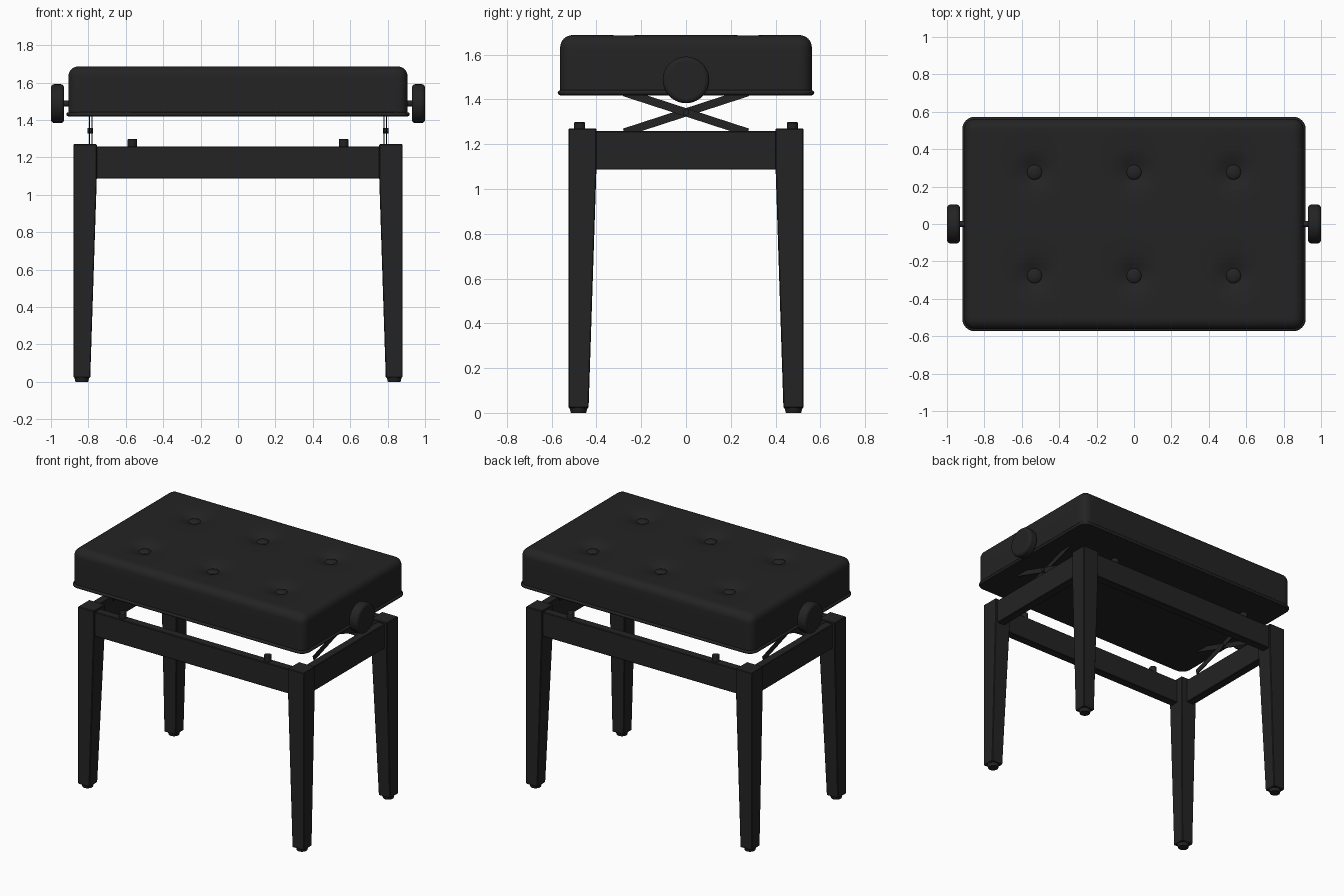
import bpy, bmesh, math
from mathutils import Vector, Matrix

if "Cube" in bpy.data.objects:
    bpy.data.objects.remove(bpy.data.objects["Cube"])

black = bpy.data.materials.new("black")
black.diffuse_color = (0.017, 0.017, 0.017, 1)
black.use_nodes = True
black.node_tree.nodes["Principled BSDF"].inputs["Base Color"].default_value = black.diffuse_color


def finish(name, bm, bevel=0, segments=2, smooth=True):
    bmesh.ops.recalc_face_normals(bm, faces=bm.faces)
    me = bpy.data.meshes.new(name)
    bm.to_mesh(me)
    bm.free()
    ob = bpy.data.objects.new(name, me)
    bpy.context.collection.objects.link(ob)
    me.materials.append(black)
    if bevel:
        m = ob.modifiers.new("bevel", "BEVEL")
        m.width, m.segments, m.limit_method = bevel, segments, "ANGLE"
    if smooth:
        bpy.ops.object.select_all(action="DESELECT")
        ob.select_set(True)
        bpy.context.view_layer.objects.active = ob
        bpy.ops.object.shade_smooth_by_angle(angle=math.radians(40))
    return ob


def box(name, centre, size, rot=Matrix(), bevel=0.004):
    bm = bmesh.new()
    bmesh.ops.create_cube(bm, size=1, matrix=Matrix.Translation(centre) @ rot @ Matrix.Diagonal((*size, 1)))
    return finish(name, bm, bevel, 1, False)


def cyl(name, centre, r1, r2, depth, rot=Matrix(), bevel=0, sides=24, segments=2):
    bm = bmesh.new()
    bmesh.ops.create_cone(bm, cap_ends=True, segments=sides, radius1=r1, radius2=r2, depth=depth,
                          matrix=Matrix.Translation(centre) @ rot)
    return finish(name, bm, bevel, segments)


# Tufted seat cushion: box grid, rounded edges, button dimples
HX, HY, Z0, Z1, R = 0.907, 0.562, 1.418, 1.687, 0.055
buttons = [(x, y) for x in (-0.532, 0, 0.532) for y in (-0.277, 0.277)]
bm = bmesh.new()
bmesh.ops.create_grid(bm, x_segments=108, y_segments=68, size=1,
                      matrix=Matrix.Translation((0, 0, Z1)) @ Matrix.Diagonal((HX, HY, 1, 1)))
edge = [e for e in bm.edges if e.is_boundary]
for dz in (0.014, 0.014, 0.014, 0.013, 0.07, 0.07, Z1 - Z0 - 0.195):
    geom = bmesh.ops.extrude_edge_only(bm, edges=edge)["geom"]
    bmesh.ops.translate(bm, verts=[g for g in geom if isinstance(g, bmesh.types.BMVert)], vec=(0, 0, -dz))
    edge = [g for g in geom if isinstance(g, bmesh.types.BMEdge) and g.is_boundary]
bmesh.ops.contextual_create(bm, geom=edge)
for v in bm.verts:
    p = v.co.copy()
    q = Vector((max(R - HX, min(HX - R, p.x)), max(R - HY, min(HY - R, p.y)), min(p.z, Z1 - R)))
    d = p - q
    if d.length > 1e-6:
        v.co = q + d * (max(map(abs, d)) / d.length)
    if p.z > Z1 - 0.001:
        for bx, by in buttons:
            r = math.hypot(p.x - bx, p.y - by)
            v.co.z -= 0.032 * math.exp(-(r / 0.075) ** 2) + 0.007 * math.exp(-(r / 0.2) ** 2)
finish("seat_cushion", bm)

# Upholstery buttons
for i, (x, y) in enumerate(buttons):
    bm = bmesh.new()
    bmesh.ops.create_uvsphere(bm, u_segments=20, v_segments=10, radius=1,
                              matrix=Matrix.Translation((x, y, 1.651)) @ Matrix.Diagonal((0.042, 0.042, 0.017, 1)))
    finish(f"seat_button_{i + 1}", bm)

# Piping around the lower seat edge
cu = bpy.data.curves.new("seat_piping", "CURVE")
cu.dimensions, cu.bevel_depth, cu.bevel_resolution = "3D", 0.011, 2
pts = []
for k, (sx, sy) in enumerate(((1, 1), (-1, 1), (-1, -1), (1, -1))):
    for j in range(7):
        a = math.pi / 2 * (k + j / 6)
        pts.append((sx * (HX - R) + R * math.cos(a), sy * (HY - R) + R * math.sin(a), 1.43))
sp = cu.splines.new("POLY")
sp.points.add(len(pts) - 1)
for point, co in zip(sp.points, pts):
    point.co = (*co, 1)
sp.use_cyclic_u = True
cu.materials.append(black)
bpy.context.collection.objects.link(bpy.data.objects.new("seat_piping", cu))

# Tapered legs with feet
for sx, side in ((-1, "left"), (1, "right")):
    for sy, end in ((-1, "front"), (1, "back")):
        bm = bmesh.new()
        rings = []
        for z, w in ((0.022, 0.09), (1.09, 0.125), (1.27, 0.125)):
            rings.append([bm.verts.new((sx * (0.88 - w * a), sy * (0.525 - w * b), z))
                          for a, b in ((0, 0), (1, 0), (1, 1), (0, 1))])
        bm.faces.new(rings[0])
        bm.faces.new(rings[-1])
        for lo, hi in zip(rings, rings[1:]):
            for i in range(4):
                j = (i + 1) % 4
                bm.faces.new((lo[i], lo[j], hi[j], hi[i]))
        finish(f"{end}_{side}_leg", bm, 0.004, 1, False)
        cyl(f"{end}_{side}_foot", (sx * 0.835, sy * 0.48, 0.0125), 0.034, 0.041, 0.025)
        # Rubber bumper on the long apron
        cyl(f"{end}_{side}_bumper", (sx * 0.565, sy * 0.475, 1.275), 0.025, 0.025, 0.046, bevel=0.004)

# Aprons
for s, end, side in ((-1, "front", "left"), (1, "back", "right")):
    box(f"{end}_apron", (0, s * 0.48, 1.172), (1.53, 0.06, 0.172))
    box(f"{side}_apron", (s * 0.832, 0, 1.172), (0.06, 0.82, 0.172))

# Scissor lift arms, pivots and height knobs
turn = Matrix.Rotation(math.pi / 2, 4, "Y")
for s, side in ((-1, "left"), (1, "right")):
    for t, label, x in ((1, "inner", 0.781), (-1, "outer", 0.793)):
        box(f"{side}_{label}_scissor_arm", (s * x, 0, 1.342), (0.006, 0.58, 0.036),
            Matrix.Rotation(t * math.atan(0.325), 4, "X"), 0)
    cyl(f"{side}_scissor_pivot", (s * 0.789, 0, 1.342), 0.014, 0.014, 0.03, turn)
    cyl(f"{side}_knob_shaft", (s * 0.91, 0, 1.487), 0.016, 0.016, 0.08, turn)
    cyl(f"{side}_knob", (s * 0.965, 0, 1.487), 0.104, 0.104, 0.07, turn, 0.018, 40, 3)
